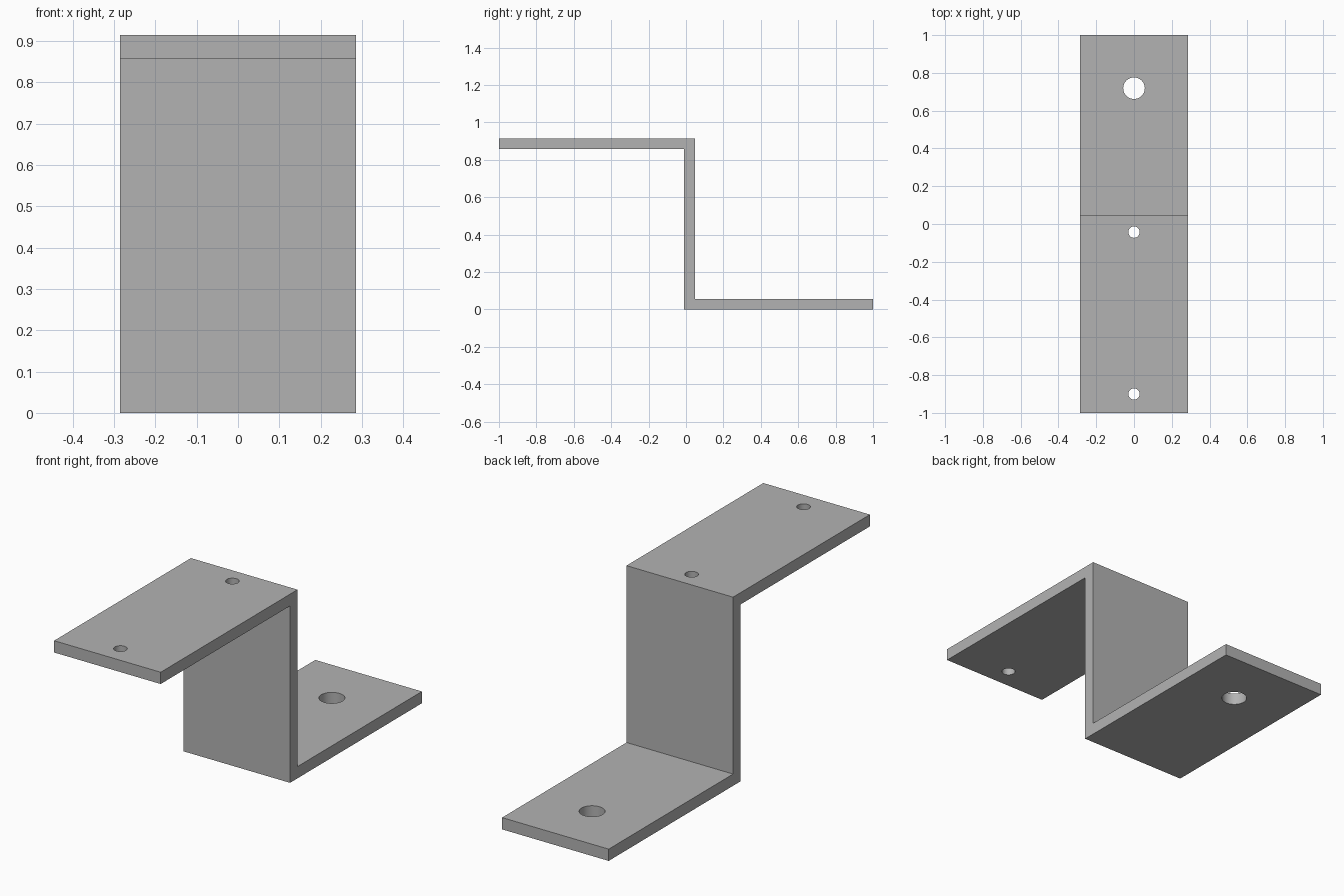
import bpy
import bmesh
import math

cube = bpy.data.objects.get("Cube")
if cube:
    bpy.data.objects.remove(cube, do_unlink=True)

HALF_WIDTH = 0.2857
THICK = 0.0571
HEIGHT = 0.9143
WEB_FRONT, WEB_BACK = -0.0095, 0.0476

grey = bpy.data.materials.new("plain grey metal")
grey.use_nodes = True
grey.diffuse_color = (0.45, 0.45, 0.45, 1)
grey.node_tree.nodes["Principled BSDF"].inputs["Base Color"].default_value = grey.diffuse_color

# Z-shaped side profile (y, z), extruded across the width
profile = [
    (-1, HEIGHT - THICK), (WEB_FRONT, HEIGHT - THICK), (WEB_FRONT, 0), (1, 0),
    (1, THICK), (WEB_BACK, THICK), (WEB_BACK, HEIGHT), (-1, HEIGHT),
]
bm = bmesh.new()
face = bm.faces.new([bm.verts.new((-HALF_WIDTH, y, z)) for y, z in profile])
extruded = bmesh.ops.extrude_face_region(bm, geom=[face])["geom"]
bmesh.ops.translate(bm, vec=(2 * HALF_WIDTH, 0, 0),
                    verts=[v for v in extruded if isinstance(v, bmesh.types.BMVert)])
bmesh.ops.recalc_face_normals(bm, faces=bm.faces)
mesh = bpy.data.meshes.new("z_bracket")
bm.to_mesh(mesh)
bm.free()
mesh.materials.append(grey)
bracket = bpy.data.objects.new("z_bracket", mesh)
bpy.context.collection.objects.link(bracket)


def drill(name, y, z, radius):
    """Cut a vertical round hole through one flange."""
    bpy.ops.mesh.primitive_cylinder_add(vertices=48, radius=radius, depth=4 * THICK,
                                        location=(0, y, z))
    cutter = bpy.context.object
    cutter.name = name
    cutter.hide_render = True
    cutter.data.materials.append(grey)
    cut = bracket.modifiers.new(name, "BOOLEAN")
    cut.operation = "DIFFERENCE"
    cut.solver = "EXACT"
    cut.object = cutter
    bpy.context.view_layer.objects.active = bracket
    bpy.ops.object.modifier_apply(modifier=cut.name)
    bpy.data.objects.remove(cutter, do_unlink=True)


# Two small holes in the upper flange, one large hole in the lower flange
drill("upper_front_hole", -0.9, HEIGHT - THICK / 2, 0.03)
drill("upper_rear_hole", -0.043, HEIGHT - THICK / 2, 0.03)
drill("lower_hole", 0.719, THICK / 2, 0.0571)

# Smooth hole walls, sharp plate edges
bpy.ops.object.select_all(action="DESELECT")
bracket.select_set(True)
bpy.context.view_layer.objects.active = bracket
bpy.ops.object.shade_smooth_by_angle(angle=math.radians(30))
